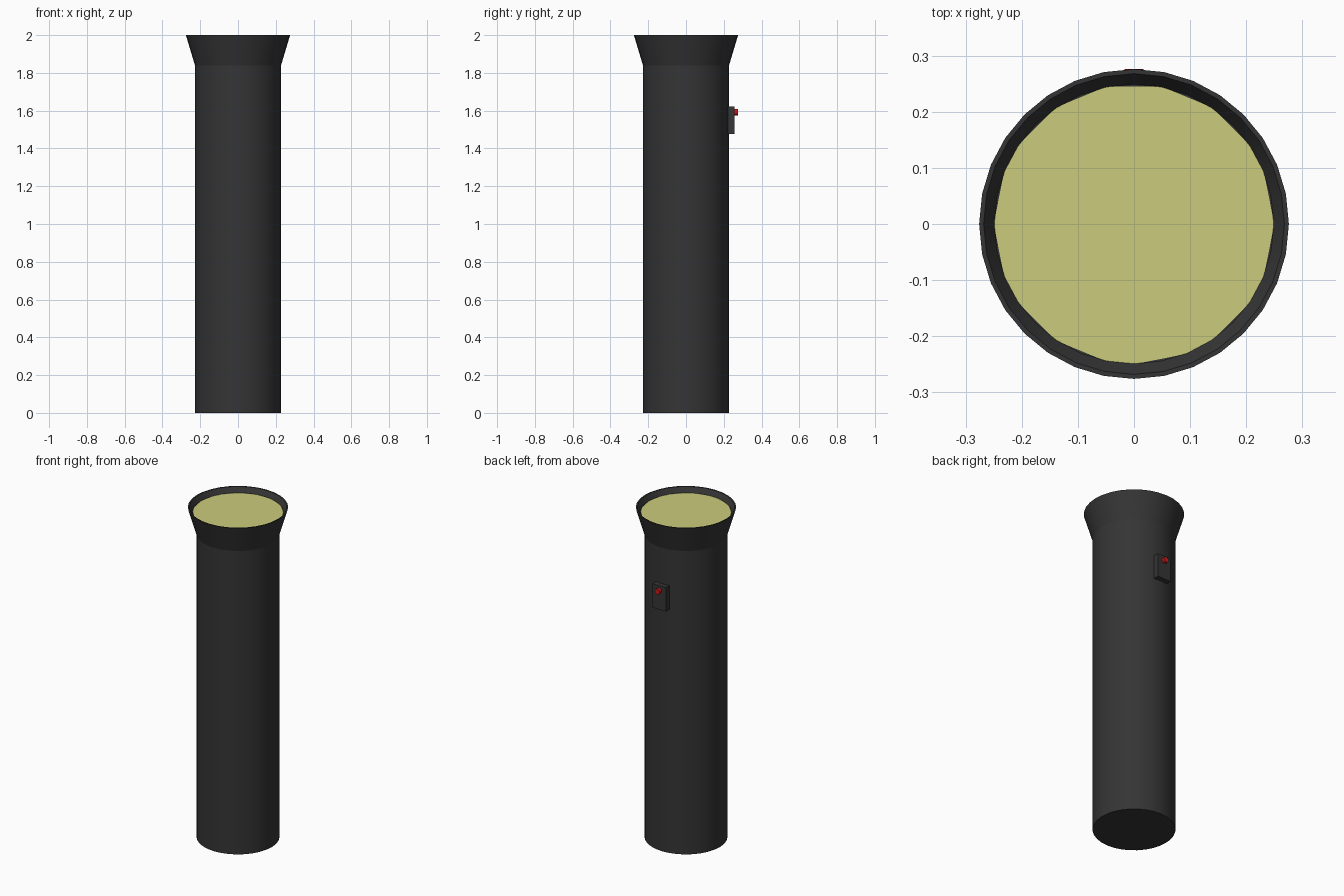
import bpy, bmesh
from math import cos, sin, pi, radians

if "Cube" in bpy.data.objects:
    bpy.data.objects.remove(bpy.data.objects["Cube"])

SIDES = 32


def material(name, rgb):
    m = bpy.data.materials.new(name)
    m.diffuse_color = (*rgb, 1)
    m.use_nodes = True
    m.node_tree.nodes["Principled BSDF"].inputs["Base Color"].default_value = m.diffuse_color
    return m


black = material("black_plastic", (0.035, 0.035, 0.035))
yellow = material("lens_yellow", (0.6, 0.6, 0.2))
red = material("button_red", (0.6, 0.01, 0.01))


def finish(name, bm, mat, smooth=True):
    me = bpy.data.meshes.new(name)
    bm.to_mesh(me)
    bm.free()
    ob = bpy.data.objects.new(name, me)
    bpy.context.collection.objects.link(ob)
    me.materials.append(mat)
    bpy.ops.object.select_all(action='DESELECT')
    ob.select_set(True)
    bpy.context.view_layer.objects.active = ob
    if smooth:
        bpy.ops.object.shade_smooth_by_angle(angle=radians(30))
    return ob


def ring(bm, r, z):
    return [bm.verts.new((r * cos(2 * pi * i / SIDES), r * sin(2 * pi * i / SIDES), z))
            for i in range(SIDES)]


def lathe(name, profile, mat, cap_bottom=False):
    bm = bmesh.new()
    rings = [ring(bm, r, z) for r, z in profile]
    for a, b in zip(rings, rings[1:]):
        for i in range(SIDES):
            j = (i + 1) % SIDES
            bm.faces.new((a[i], a[j], b[j], b[i]))
    if cap_bottom:
        bm.faces.new(rings[0][::-1])
    return finish(name, bm, mat)


# Handle tube and flared head with a recessed lip
lathe("handle", [(0.228, 0), (0.228, 1.84)], black, cap_bottom=True)
lathe("head", [(0.228, 1.84), (0.276, 2.0), (0.268, 2.0), (0.249, 1.97)], black)

# Lens disc, with the uneven low-poly outline
bm = bmesh.new()
outline = ring(bm, 0.25, 1.97)
keep = [0, 2, 3, 5, 7, 9, 11, 13, 14, 16, 18, 19, 21, 23, 24, 26, 27, 29, 30]
bm.faces.new([outline[i] for i in keep])
bmesh.ops.delete(bm, geom=[v for v in bm.verts if not v.link_faces], context='VERTS')
finish("lens", bm, yellow, smooth=False)

# Dark backing ring behind the lens edge
lathe("lens_seat", [(0.22, 1.965), (0.252, 1.9695)], black)

# Switch plate on the back
bm = bmesh.new()
bmesh.ops.create_cube(bm, size=1)
bmesh.ops.scale(bm, vec=(0.09, 0.04, 0.145), verts=bm.verts)
bmesh.ops.translate(bm, vec=(0, 0.238, 1.55), verts=bm.verts)
finish("switch_plate", bm, black, smooth=False)

# Round push button
bpy.ops.mesh.primitive_cylinder_add(vertices=16, radius=0.017, depth=0.03,
                                    location=(0, 0.261, 1.592),
                                    rotation=(pi / 2, 0, 0))
button = bpy.context.object
button.name = "switch_button"
button.data.materials.append(red)
bpy.ops.object.shade_smooth_by_angle(angle=radians(30))
